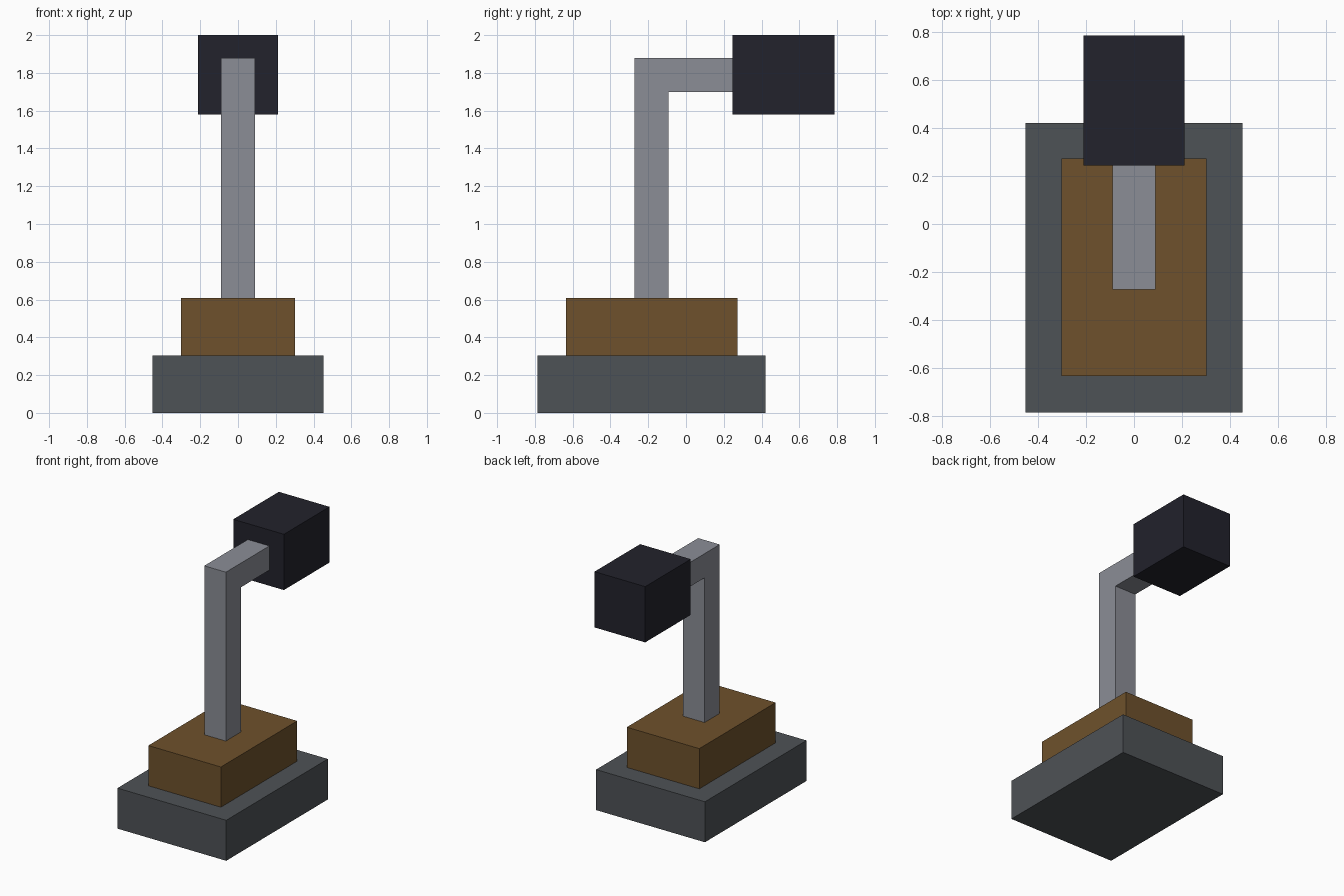
import bpy
import bmesh

if "Cube" in bpy.data.objects:
    bpy.data.objects.remove(bpy.data.objects["Cube"])


def material(name, color):
    m = bpy.data.materials.new(name)
    m.diffuse_color = (*color, 1.0)
    m.use_nodes = True
    m.node_tree.nodes["Principled BSDF"].inputs["Base Color"].default_value = m.diffuse_color
    return m


def extrude_side_profile(name, half_width, profile, mat):
    """Extrude a closed (y, z) outline symmetrically along x."""
    bm = bmesh.new()
    face = bm.faces.new([bm.verts.new((-half_width, y, z)) for y, z in profile])
    ext = bmesh.ops.extrude_face_region(bm, geom=[face], use_keep_orig=True)
    verts = [g for g in ext["geom"] if isinstance(g, bmesh.types.BMVert)]
    bmesh.ops.translate(bm, verts=verts, vec=(2 * half_width, 0, 0))
    bmesh.ops.recalc_face_normals(bm, faces=bm.faces)
    mesh = bpy.data.meshes.new(name)
    bm.to_mesh(mesh)
    bm.free()
    mesh.materials.append(mat)
    obj = bpy.data.objects.new(name, mesh)
    bpy.context.collection.objects.link(obj)
    return obj


def block(name, half_width, y0, y1, z0, z1, mat):
    return extrude_side_profile(
        name, half_width, [(y0, z0), (y1, z0), (y1, z1), (y0, z1)], mat)


slate = material("slate grey", (0.076, 0.084, 0.093))
brown = material("brown", (0.156, 0.083, 0.025))
steel = material("steel grey", (0.258, 0.268, 0.305))
dark = material("dark navy", (0.016, 0.016, 0.025))

# Stepped foot: wide plinth with a smaller block on top
block("base", 0.453, -0.787, 0.422, 0.0, 0.305, slate)
block("plinth", 0.302, -0.635, 0.273, 0.305, 0.608, brown)

# Upright post bending into a horizontal arm
extrude_side_profile("post_and_arm", 0.09, [
    (-0.273, 0.608), (-0.093, 0.608), (-0.093, 1.698),
    (0.245, 1.698), (0.245, 1.88), (-0.273, 1.88)], steel)

# Head block at the end of the arm
block("head", 0.211, 0.245, 0.787, 1.58, 2.0, dark)
